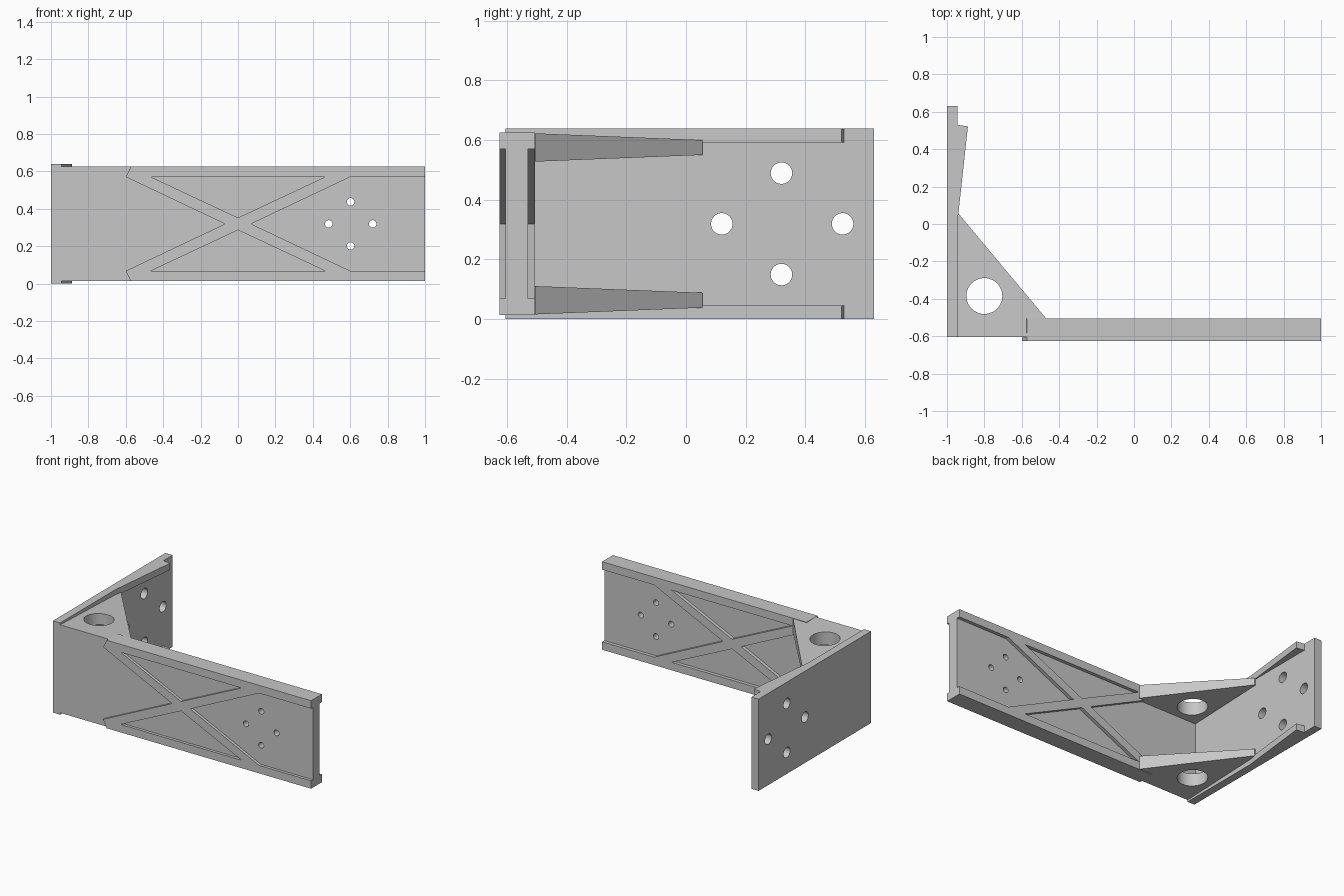
import bpy, bmesh, math

if "Cube" in bpy.data.objects:
    bpy.data.objects.remove(bpy.data.objects["Cube"], do_unlink=True)

H = 0.638            # overall height
MID = H / 2
FRONT, BACK = -0.605, -0.53   # faces of the arm web

grey = bpy.data.materials.new("light_grey")
grey.use_nodes = True
colour = (0.57, 0.57, 0.57, 1)
grey.diffuse_color = colour
grey.node_tree.nodes["Principled BSDF"].inputs["Base Color"].default_value = colour


def place(axis, a, b, d):
    return {"x": (d, a, b), "y": (a, d, b), "z": (a, b, d)}[axis]


def prism(name, pts, lo, hi, axis, shape=None):
    """Extrude a 2D profile along an axis; shape may adjust each vertex."""
    bm = bmesh.new()
    ends = [[bm.verts.new(place(axis, a, b, d)) for a, b in pts] for d in (lo, hi)]
    n = len(pts)
    for ring in ends:
        bm.faces.new(ring)
    for i in range(n):
        j = (i + 1) % n
        bm.faces.new((ends[0][i], ends[0][j], ends[1][j], ends[1][i]))
    if shape:
        for v in bm.verts:
            shape(v.co)
    bmesh.ops.recalc_face_normals(bm, faces=bm.faces)
    mesh = bpy.data.meshes.new(name)
    bm.to_mesh(mesh)
    bm.free()
    mesh.materials.append(grey)
    obj = bpy.data.objects.new(name, mesh)
    bpy.context.collection.objects.link(obj)
    return obj


def box(a0, b0, a1, b1):
    return [(a0, b0), (a1, b0), (a1, b1), (a0, b1)]


def drill(obj, holes, radius, lo, hi, axis):
    """Cut round holes through a part."""
    for a, b in holes:
        ring = [(a + radius * math.cos(math.tau * i / 40),
                 b + radius * math.sin(math.tau * i / 40)) for i in range(40)]
        cutter = prism("cutter", ring, lo, hi, axis)
        cutter.hide_render = True
        mod = obj.modifiers.new("hole", "BOOLEAN")
        mod.operation, mod.solver, mod.object = "DIFFERENCE", "EXACT", cutter
        bpy.ops.object.select_all(action="DESELECT")
        bpy.context.view_layer.objects.active = obj
        obj.select_set(True)
        bpy.ops.object.modifier_apply(modifier=mod.name)
        bpy.data.objects.remove(cutter, do_unlink=True)
    bpy.ops.object.shade_smooth_by_angle(angle=math.radians(30))


# Mounting plate with four bolt holes
plate = prism("mounting_plate", box(FRONT, 0, 0.63, H), -1, -0.945, "x")
drill(plate, [(0.12, MID), (0.32, MID + 0.17), (0.32, MID - 0.17), (0.525, MID)],
      0.036, -1.1, -0.8, "x")

# Arm web with four small holes
web = prism("arm_web", box(-0.97, 0.02, 1, H - 0.02), FRONT, BACK, "y")
drill(web, [(0.485, MID), (0.72, MID), (0.602, MID + 0.118), (0.602, MID - 0.118)],
      0.02, -0.8, -0.4, "y")

# Cross brace standing proud on both faces of the web
quarter = [(0.07, MID), (0.6, 0.57), (0.465, 0.57), (0, 0.352)]
left = [(-x, z) for x, z in reversed(quarter[:-1])]
upper = quarter + left
lower = [(x, H - z) for x, z in reversed(upper[1:-1])]
prism("cross_brace", upper + lower, -0.625, -0.506, "y")


def taper(co):
    """Thin the gusset towards the tip, about its own middle."""
    middle = 0.575 if co.z > MID else H - 0.575
    co.z = middle + (co.z - middle) * (1 - 0.5 * max(0, co.y + 0.57) / 0.625)


# Upper and lower flanges, gussets and plate stiffeners
flange = [(-0.6, 0.57), (1, 0.57), (1, 0.625), (-0.573, 0.625)]
gusset = [(-0.96, FRONT), (-0.47, FRONT), (-0.47, -0.505), (-0.938, 0.055), (-0.96, 0.055)]
stiffener = [(-0.96, 0), (-0.945, 0), (-0.888, 0.522), (-0.945, 0.53), (-0.96, 0.53)]
for side in ("upper", "lower"):
    def level(z):
        return z if side == "upper" else H - z
    prism(side + "_flange", [(x, level(z)) for x, z in flange], -0.625, -0.506, "y")
    brace = prism(side + "_gusset", gusset, level(0.525), level(0.625), "z", taper)
    drill(brace, [(-0.8, -0.385)], 0.096, level(0.45), level(0.7), "z")
    prism(side + "_stiffener", stiffener, level(0.592), level(H), "z")
